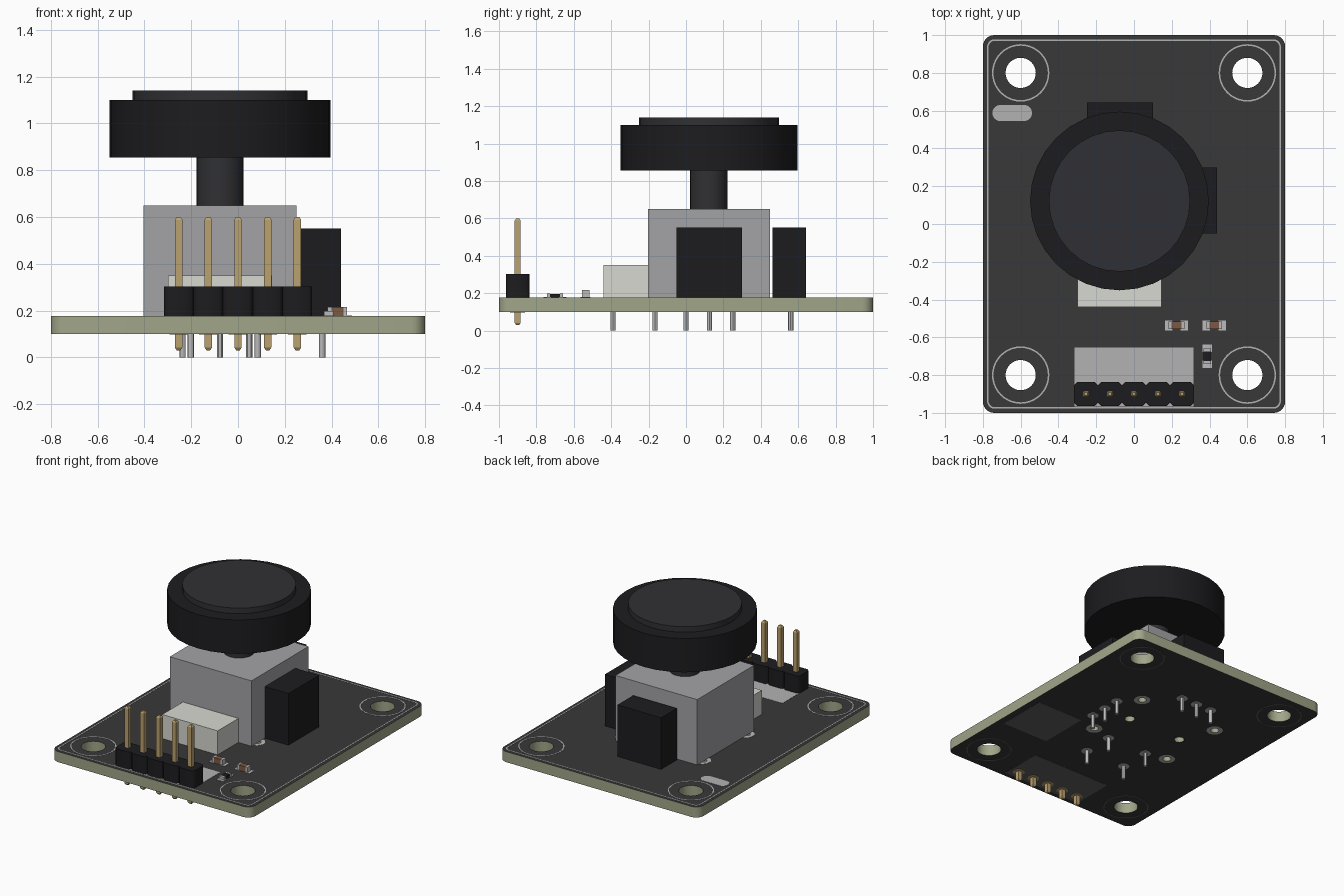
import bpy, bmesh
from math import sin, cos, pi, radians
from mathutils import Matrix

if "Cube" in bpy.data.objects:
    bpy.data.objects.remove(bpy.data.objects["Cube"])

TOP, BOT = 0.176, 0.1          # board surfaces
CX, CY = -0.077, 0.122         # joystick axis


def mat(name, r, g, b):
    m = bpy.data.materials.new(name)
    m.diffuse_color = (r, g, b, 1)
    m.use_nodes = True
    m.node_tree.nodes["Principled BSDF"].inputs["Base Color"].default_value = m.diffuse_color
    return m


OLIVE = mat("laminate", 0.36, 0.38, 0.25)
MASK = mat("solder_mask", 0.04, 0.04, 0.042)
BLACK = mat("black_plastic", 0.012, 0.012, 0.014)
DARK = mat("dark_rubber", 0.03, 0.03, 0.035)
GREY = mat("grey_housing", 0.37, 0.37, 0.39)
CREAM = mat("cream_plastic", 0.68, 0.69, 0.64)
SILVER = mat("silver", 0.5, 0.5, 0.5)
GOLD = mat("gold", 0.5, 0.36, 0.16)
SILK = mat("silkscreen", 0.45, 0.45, 0.45)
FAINT = mat("faint_print", 0.12, 0.12, 0.12)
BROWN = mat("brown_ceramic", 0.2, 0.1, 0.06)


def circle(x, y, r, n=32):
    return [(x + r * cos(2 * pi * i / n), y + r * sin(2 * pi * i / n)) for i in range(n)]


def rect(x0, x1, y0, y1, r=0.0, n=6):
    if r == 0:
        return [(x0, y0), (x1, y0), (x1, y1), (x0, y1)]
    pts = []
    for k, (x, y) in enumerate([(x1 - r, y1 - r), (x0 + r, y1 - r), (x0 + r, y0 + r), (x1 - r, y0 + r)]):
        pts += [(x + r * cos(pi / 2 * (k + i / n)), y + r * sin(pi / 2 * (k + i / n))) for i in range(n + 1)]
    return pts


def plate(name, loops, z0, z1, m, smooth=True):
    """Filled outline (nested loops are holes) given thickness."""
    cu = bpy.data.curves.new(name, 'CURVE')
    cu.dimensions, cu.fill_mode, cu.extrude = '2D', 'BOTH', (z1 - z0) / 2
    for pts in loops:
        s = cu.splines.new('POLY')
        s.points.add(len(pts) - 1)
        for p, (x, y) in zip(s.points, pts):
            p.co = (x, y, 0, 1)
        s.use_cyclic_u = True
    tmp = bpy.data.objects.new(name + "_curve", cu)
    bpy.context.collection.objects.link(tmp)
    me = bpy.data.meshes.new_from_object(tmp.evaluated_get(bpy.context.evaluated_depsgraph_get()))
    bpy.data.objects.remove(tmp)
    me.transform(Matrix.Translation((0, 0, (z0 + z1) / 2)))
    bm = bmesh.new()
    bm.from_mesh(me)
    bmesh.ops.remove_doubles(bm, verts=bm.verts, dist=1e-5)
    bmesh.ops.recalc_face_normals(bm, faces=bm.faces)
    return finish(name, bm, m, smooth)


def finish(name, bm, m, smooth=False):
    me = bpy.data.meshes.new(name)
    bm.to_mesh(me)
    bm.free()
    me.materials.append(m)
    ob = bpy.data.objects.new(name, me)
    bpy.context.collection.objects.link(ob)
    if smooth:
        bpy.ops.object.select_all(action='DESELECT')
        ob.select_set(True)
        bpy.context.view_layer.objects.active = ob
        bpy.ops.object.shade_smooth_by_angle(angle=radians(30))
    return ob


def box(name, x0, x1, y0, y1, z0, z1, m):
    bm = bmesh.new()
    bmesh.ops.create_cube(bm, size=1, matrix=Matrix.Translation(((x0 + x1) / 2, (y0 + y1) / 2, (z0 + z1) / 2))
                          @ Matrix.Diagonal((x1 - x0, y1 - y0, z1 - z0, 1)))
    return finish(name, bm, m)


def rod(name, x, y, z0, z1, r, m, n=32):
    bm = bmesh.new()
    bmesh.ops.create_cone(bm, cap_ends=True, segments=n, radius1=r, radius2=r, depth=z1 - z0,
                          matrix=Matrix.Translation((x, y, (z0 + z1) / 2)))
    return finish(name, bm, m, True)


# Circuit board with drilled holes; masked on both faces
mounts = [(x, y) for x in (-0.6, 0.6) for y in (-0.8, 0.8)]
tabs = [(CX + sx * 0.318, CY + sy * 0.25) for sx in (-1, 1) for sy in (-1, 1)]
board = plate("circuit_board", [rect(-0.8, 0.8, -1, 1, 0.06)]
              + [circle(x, y, 0.08) for x, y in mounts]
              + [circle(x, y, 0.028, 16) for x, y in tabs]
              + [circle(CX + s * 0.217, CY, 0.034, 16) for s in (-1, 1)], BOT, TOP, OLIVE)
board.data.materials.append(MASK)
for p in board.data.polygons:
    p.material_index = int(abs(p.normal.z) > 0.5)

# Printed outlines and panels
T = 0.0015
for side, z0, ink in (("top", TOP, SILK), ("bottom", BOT - T, FAINT)):
    z1 = z0 + T
    for i, (x, y) in enumerate(mounts):
        plate(f"mount_ring_{side}_{i}", [circle(x, y, 0.152, 40), circle(x, y, 0.144, 40)], z0, z1, ink)
    plate(f"label_panel_{side}", [rect(-0.315, 0.315, -0.965, -0.655)], z0, z1, ink)
plate("border_line", [rect(-0.778, 0.778, -0.978, 0.978, 0.04), rect(-0.77, 0.77, -0.97, 0.97, 0.034)],
      TOP, TOP + T, SILK)
plate("pill_mark", [rect(-0.75, -0.54, 0.545, 0.63, 0.042)], TOP, TOP + T, SILK)
plate("square_mark", [rect(0.38, 0.75, -0.465, -0.095)], BOT - T, BOT, FAINT)

# Joystick housing, stem and thumb cap
box("joystick_housing", -0.405, 0.25, -0.203, 0.45, TOP, 0.65, GREY)
rod("joystick_stem", CX, CY, 0.65, 0.86, 0.1, DARK)
rod("thumb_cap", CX, CY, 0.855, 1.1, 0.473, BLACK)
rod("cap_pad", CX, CY, 1.1, 1.14, 0.374, DARK)
box("side_sensor", 0.25, 0.44, -0.05, 0.3, TOP, 0.55, BLACK)
box("back_sensor", -0.25, 0.1, 0.462, 0.642, TOP, 0.55, BLACK)
box("push_switch", -0.3, 0.145, -0.44, -0.203, TOP, 0.35, CREAM)

# Solder tabs around the housing
for i, (x, y) in enumerate(tabs):
    for side, z in (("top", TOP), ("bottom", BOT - T)):
        plate(f"tab_pad_{side}_{i}", [circle(x, y, 0.055, 24), circle(x, y, 0.028, 16)], z, z + T, SILVER)

# Component legs under the board
legs = [(0.36, y) for y in (0, 0.125, 0.25)] + [(x, 0.56) for x in (-0.202, -0.077, 0.048)]
legs += [(x, y) for x in (-0.237, 0.085) for y in (-0.39, -0.165)]
for i, (x, y) in enumerate(legs):
    rod(f"leg_{i}", x, y, 0, TOP, 0.0135, SILVER, 12)
    rod(f"leg_pad_{i}", x, y, BOT - T, BOT, 0.038, SILVER, 20)

# Pin header: five chamfered blocks with tapered square pins
for i in range(5):
    x, y, w, c = (i - 2) * 0.127, -0.9, 0.0635, 0.016
    plate(f"header_block_{i}", [[(x - w, y - w + c), (x - w + c, y - w), (x + w - c, y - w), (x + w, y - w + c),
                                 (x + w, y + w - c), (x + w - c, y + w), (x - w + c, y + w), (x - w, y + w - c)]],
          TOP, 0.302, BLACK, False)
    bm = bmesh.new()
    rings = [[bm.verts.new((x + sx * h, y + sy * h, z)) for sx, sy in ((-1, -1), (1, -1), (1, 1), (-1, 1))]
             for z, h in ((0.03, 0.008), (0.042, 0.016), (0.588, 0.016), (0.6, 0.008))]
    for a, b in zip(rings, rings[1:]):
        for k in range(4):
            bm.faces.new((a[k], a[k - 3], b[k - 3], b[k]))
    bm.faces.new(rings[0][::-1])
    bm.faces.new(rings[-1])
    finish(f"header_pin_{i}", bm, GOLD)
    rod(f"header_pad_{i}", x, y, BOT - 2 * T, BOT, 0.04, GOLD, 20)


# Small surface parts: core, two end caps and two solder pads
def chip(name, x, y, h, m, along_y=False):
    def part(n, a0, a1, b, z0, z1, mm):
        if along_y:
            box(n, x - b, x + b, y + a0, y + a1, z0, z1, mm)
        else:
            box(n, x + a0, x + a1, y - b, y + b, z0, z1, mm)
    part(name, -0.03, 0.03, 0.0195, TOP, TOP + h - 0.001, m)
    for s, tag in ((-1, "a"), (1, "b")):
        for n, i, o, b, top in (("end", 0.026, 0.042, 0.02, h), ("pad", 0.022, 0.062, 0.026, 0.003)):
            lo, hi = sorted((s * i, s * o))
            part(f"{name}_{n}_{tag}", lo, hi, b, TOP, TOP + top, SILVER)


chip("capacitor_left", 0.225, -0.537, 0.04, BROWN)
chip("capacitor_right", 0.425, -0.537, 0.04, BROWN)
chip("resistor", 0.388, -0.7, 0.022, BLACK, True)
